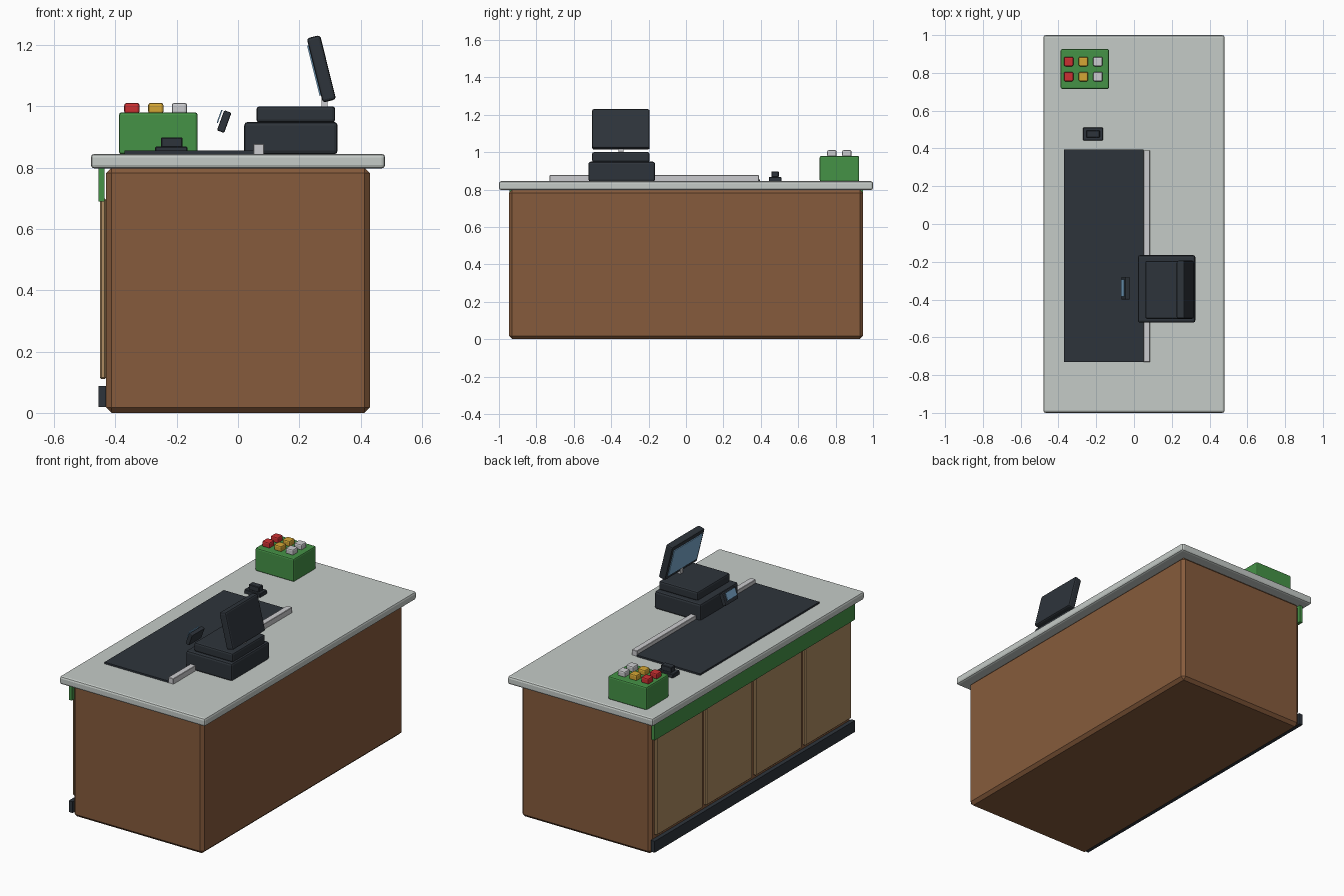
import bpy
from math import radians
from mathutils import Matrix, Vector

cube = bpy.data.objects.get("Cube")
if cube:
    bpy.data.objects.remove(cube, do_unlink=True)


def material(name, rgb):
    mat = bpy.data.materials.new(name)
    mat.use_nodes = True
    colour = (*rgb, 1)
    mat.diffuse_color = colour
    mat.node_tree.nodes["Principled BSDF"].inputs["Base Color"].default_value = colour
    return mat


wood = material("brown wood", (.24, .105, .045))
tan = material("tan panel", (.42, .26, .12))
stone = material("grey counter", (.56, .6, .575))
dark = material("charcoal", (.027, .034, .043))
green = material("green", (.06, .29, .062))
red = material("red", (.6, .03, .032))
yellow = material("yellow", (.66, .38, .035))
light = material("light grey", (.6, .6, .62))
blue = material("screen blue", (.2, .41, .63))


def box(name, x, y, z, mat, bevel=0, segments=1, tilt=0):
    """Bevelled box from (min, max) ranges, tilted about its own centre."""
    size = Vector((x[1] - x[0], y[1] - y[0], z[1] - z[0]))
    bpy.ops.mesh.primitive_cube_add(size=1)
    ob = bpy.context.object
    ob.name = name
    ob.data.transform(Matrix.Diagonal((*size, 1)))
    ob.location = (sum(x) / 2, sum(y) / 2, sum(z) / 2)
    ob.rotation_euler.y = radians(tilt)
    ob.data.materials.append(mat)
    if bevel:
        mod = ob.modifiers.new("bevel", "BEVEL")
        mod.width = bevel
        mod.segments = segments
    return ob


def tilted_display(name, centre, size, angle, screen_offset, screen_size):
    """Tilted housing with a thin screen plate on its -x face."""
    def span(c, s):
        return [(a - b / 2, a + b / 2) for a, b in zip(c, s)]
    centre = Vector(centre)
    box(name + "_housing", *span(centre, size), dark, min(size) * .2, 2, angle)
    turn = Matrix.Rotation(radians(angle), 3, "Y")
    spot = centre + turn @ Vector(screen_offset)
    box(name + "_screen", *span(spot, screen_size), blue, tilt=angle)


# Cabinet and worktop
box("cabinet", (-.43, .43), (-.947, .947), (0, .8), wood, .018)
box("worktop", (-.48, .48), (-1, 1), (.797, .845), stone, .012, 2)

# Staff side: doors, trim and kick plate
for i in range(4):
    y = -.7 + i * .4667
    box(f"door_{i + 1}", (-.45, -.43), (y - .217, y + .217), (.11, .7), tan, .005)
box("green_trim", (-.455, -.435), (-.945, .945), (.69, .8), green)
box("kick_plate", (-.455, -.43), (-.945, .945), (.02, .088), dark)

# Conveyor belt and guide rail
box("belt", (-.37, .05), (-.73, .395), (.843, .855), dark)
box("guide_rail", (.05, .085), (-.73, .39), (.843, .877), light, .002)

# Register
box("register_base", (.02, .325), (-.522, -.165), (.843, .949), dark, .012, 2)
box("register_top", (.06, .317), (-.502, -.195), (.947, 1), dark, .01, 2)
box("monitor_stand", (.272, .292), (-.362, -.335), (.995, 1.035), light)
tilted_display("monitor", (.272, -.348, 1.122), (.045, .307, .216), -14,
               (-.024, 0, 0), (.006, .27, .168))
tilted_display("customer_display", (-.045, -.34, .95), (.025, .12, .07), 20,
               (-.02, 0, .011), (.004, .09, .045))

# Scanner
box("scanner_base", (-.27, -.165), (.443, .51), (.843, .868), dark, .003)
box("scanner_head", (-.251, -.181), (.457, .496), (.866, .898), dark, .003)

# Button box
box("button_box", (-.388, -.132), (.715, .926), (.843, .98), green, .008, 2)
for x, mat in ((-.346, red), (-.268, yellow), (-.191, light)):
    for y in (.78, .86):
        box(f"{mat.name.replace(' ', '_')}_button", (x - .025, x + .025),
            (y - .025, y + .025), (.975, 1.011), mat, .008, 2)
